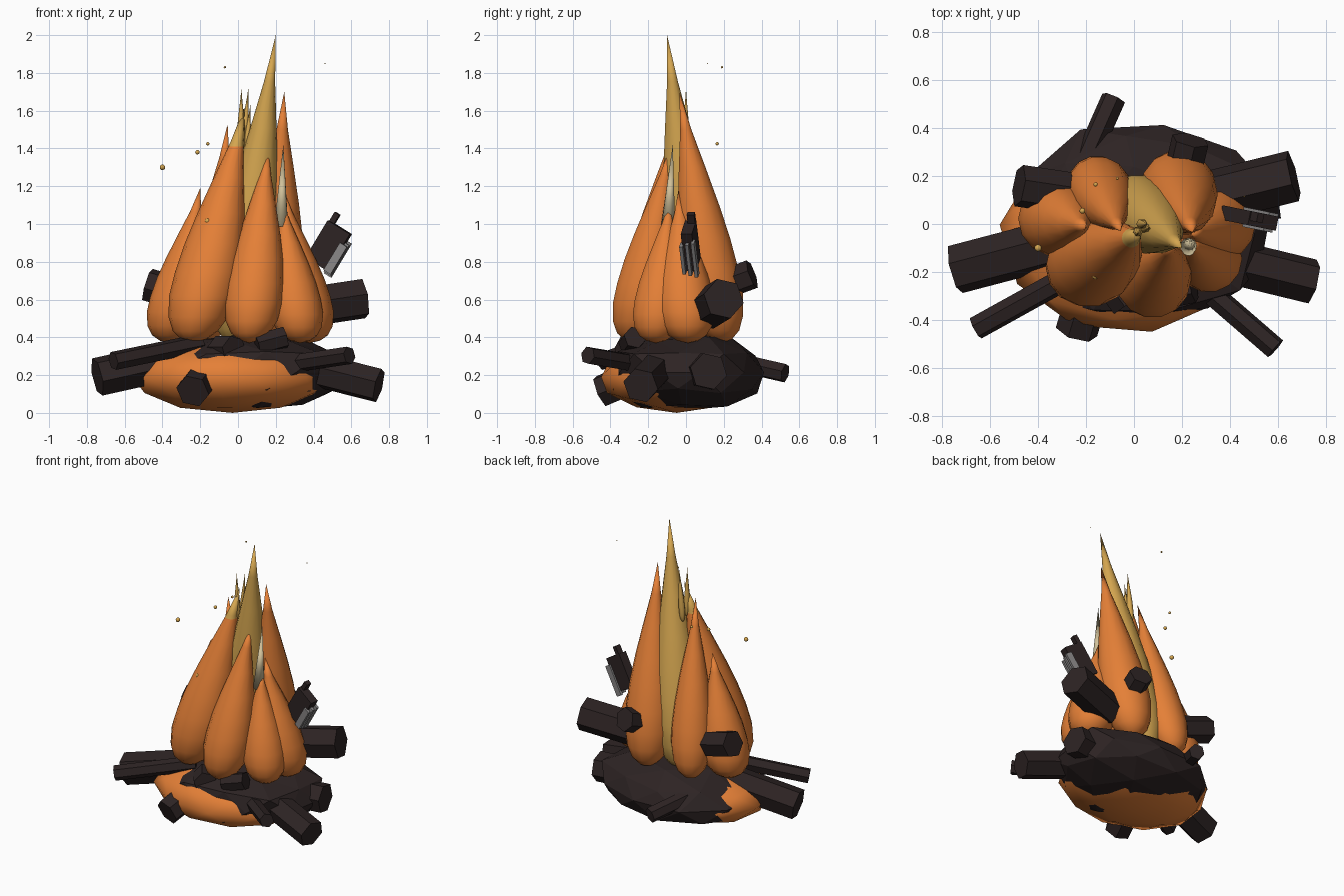
import bpy, bmesh, math, random
from mathutils import Vector, Matrix

if "Cube" in bpy.data.objects:
    bpy.data.objects.remove(bpy.data.objects["Cube"])

random.seed(11)


def material(name, rgb):
    m = bpy.data.materials.new(name)
    m.diffuse_color = (*rgb, 1)
    m.use_nodes = True
    m.node_tree.nodes["Principled BSDF"].inputs["Base Color"].default_value = m.diffuse_color
    return m


ORANGE = material("flame_orange", (0.78, 0.215, 0.038))
YELLOW = material("flame_yellow", (0.66, 0.38, 0.08))
PALE = material("flame_pale", (0.64, 0.54, 0.33))
CHAR = material("charred_wood", (0.026, 0.017, 0.017))
GREY = material("ash_grey", (0.25, 0.24, 0.24))


def finish(bm, name, mats, smooth=False):
    bmesh.ops.recalc_face_normals(bm, faces=bm.faces)
    for f in bm.faces:
        f.smooth = smooth
    me = bpy.data.meshes.new(name)
    bm.to_mesh(me)
    bm.free()
    for m in mats:
        me.materials.append(m)
    ob = bpy.data.objects.new(name, me)
    bpy.context.collection.objects.link(ob)
    return ob


# Teardrop flame profile: (height fraction, radius fraction)
PROFILE = [(0.015, 0.36), (0.05, 0.66), (0.11, 0.88), (0.2, 1.0), (0.3, 0.98),
           (0.42, 0.88), (0.55, 0.70), (0.7, 0.45), (0.85, 0.19)]


def flame(name, base, tip, radius, mat, cut=None, tip_mat=None, sides=14):
    base, tip = Vector(base), Vector(tip)
    bm = bmesh.new()
    bottom, top = bm.verts.new(base), bm.verts.new(tip)
    rings = []
    for t, r in PROFILE:
        c = base.lerp(tip, t)
        rings.append([bm.verts.new(c + Vector((math.cos(a), math.sin(a), 0)) * r * radius)
                      for a in (2 * math.pi * i / sides for i in range(sides))])
    for i in range(sides):
        j = (i + 1) % sides
        bm.faces.new((bottom, rings[0][j], rings[0][i]))
        bm.faces.new((top, rings[-1][i], rings[-1][j]))
        for a, b in zip(rings, rings[1:]):
            bm.faces.new((a[i], a[j], b[j], b[i]))
    mats = [mat]
    if cut:  # differently coloured tip above the cut height
        mats.append(tip_mat)
        bmesh.ops.bisect_plane(bm, geom=bm.verts[:] + bm.edges[:] + bm.faces[:],
                               plane_co=(0, 0, cut), plane_no=(0, 0, 1))
        for f in bm.faces:
            f.material_index = int(f.calc_center_median().z > cut)
    return finish(bm, name, mats, True)


def rod(name, start, end, radius, sides=6, mat=CHAR, radius2=None, smooth=False):
    start, end = Vector(start), Vector(end)
    d = end - start
    bm = bmesh.new()
    place = (Matrix.Translation((start + end) / 2) @ d.to_track_quat('Z', 'Y').to_matrix().to_4x4()
             @ Matrix.Rotation(0.3, 4, 'Z'))
    bmesh.ops.create_cone(bm, cap_ends=True, segments=sides, radius1=radius,
                          radius2=radius if radius2 is None else radius2,
                          depth=d.length, matrix=place)
    return finish(bm, name, [mat], smooth)


def mound(name, centre, size, spin, jitter, mat, smooth):
    bm = bmesh.new()
    bmesh.ops.create_icosphere(bm, subdivisions=2, radius=1)
    rot = Matrix.Rotation(spin, 3, 'Z')
    for v in bm.verts:
        p = rot @ v.co * (1 + random.uniform(-jitter, jitter))
        v.co = Vector(centre) + Vector(p[i] * size[i] for i in range(3))
        v.co.z = max(v.co.z, 0)
    return finish(bm, name, [mat], smooth)


# Ember bed: a glowing mound pushed through a rough charred one
mound("ember_mound", (-0.03, -0.05, 0.19), (0.53, 0.41, 0.19), 0.2, 0.01, ORANGE, True)
mound("charred_mound", (0.055, 0.005, 0.215), (0.56, 0.43, 0.205), 0.5, 0.07, CHAR, False)

# Ring of flames round a tall yellow core
flame("core_flame", (-0.02, 0.09, 0.36), (0.2, -0.1, 2.0), 0.155, YELLOW)
flame("back_left_flame", (-0.17, 0.19, 0.37), (-0.055, -0.03, 1.53), 0.135, ORANGE)
flame("back_right_flame", (0.17, 0.19, 0.37), (0.245, -0.035, 1.7), 0.16, ORANGE)
flame("right_flame", (0.38, 0.01, 0.37), (0.24, -0.04, 1.18), 0.155, ORANGE)
flame("front_right_flame", (0.33, -0.16, 0.37), (0.235, -0.085, 1.13), 0.14, ORANGE)
flame("front_flame", (0.06, -0.275, 0.37), (0.16, -0.08, 1.42), 0.155, ORANGE)
flame("front_left_flame", (-0.24, -0.2, 0.37), (0.035, -0.03, 1.62), 0.18, ORANGE, 1.41, YELLOW)
flame("left_flame", (-0.36, 0.03, 0.37), (-0.2, -0.01, 1.19), 0.155, ORANGE)

# Pale spike on the front right flame
rod("pale_spike", (0.228, -0.095, 0.985), (0.24, -0.07, 1.42), 0.038, 10, PALE, 0.0, True)

# Wispy spikes beside the front left flame tip
for i, (b, t) in enumerate([((0.015, -0.03, 1.38), (0.018, -0.04, 1.72)),
                            ((0.025, 0.0, 1.35), (0.055, 0.0, 1.72)),
                            ((0.04, -0.02, 1.3), (0.065, -0.015, 1.63))]):
    flame(f"flame_wisp_{i}", b, t, 0.022, YELLOW, sides=6)

# Logs: start, end, radius
LOGS = [
    ("big_left_log", (-0.25, -0.06, 0.3), (-0.745, -0.19, 0.19), 0.105),
    ("thin_left_log", (-0.2, -0.18, 0.37), (-0.66, -0.435, 0.275), 0.05),
    ("front_log", (-0.18, -0.25, 0.2), (-0.24, -0.45, 0.115), 0.09),
    ("front_right_log", (0.25, -0.12, 0.27), (0.745, -0.24, 0.145), 0.095),
    ("thin_right_log", (0.22, -0.2, 0.25), (0.59, -0.52, 0.305), 0.048),
    ("thin_back_log", (-0.22, 0.22, 0.28), (-0.085, 0.525, 0.21), 0.052),
    ("right_stub_log", (0.3, 0.08, 0.22), (0.6, 0.12, 0.22), 0.1),
    ("high_right_log", (0.3, 0.11, 0.55), (0.665, 0.2, 0.605), 0.11),
    ("high_back_log", (0.2, 0.2, 0.68), (0.235, 0.35, 0.735), 0.08),
    ("high_left_log", (-0.28, 0.13, 0.62), (-0.48, 0.16, 0.68), 0.09),
    ("top_front_chip", (0.1, -0.3, 0.36), (0.25, -0.27, 0.4), 0.06),
    ("front_edge_chip", (-0.1, -0.22, 0.33), (-0.02, -0.33, 0.33), 0.08),
]
for name, a, b, r in LOGS:
    rod(name, a, b, r)


# Splintered charred plank caught in the right-hand flames
def plank(name, size, offset, mat):
    bm = bmesh.new()
    tilt = (Matrix.Translation((0.48, 0.025, 0.885)) @ Matrix.Rotation(-0.2, 4, 'Z')
            @ Matrix.Rotation(0.55, 4, 'Y'))
    bmesh.ops.create_cube(bm, size=1, matrix=tilt @ Matrix.Translation(offset)
                          @ Matrix.Diagonal((*size, 1)))
    return finish(bm, name, [mat])


plank("charred_plank", (0.14, 0.06, 0.23), (0, 0, 0), CHAR)
plank("plank_splinter", (0.03, 0.04, 0.08), (-0.05, 0.01, 0.13), CHAR)
for i, y in enumerate((-0.032, 0.0, 0.032)):
    plank(f"ash_strip_{i}", (0.045, 0.018, 0.17 + 0.02 * i), (0.072, y, -0.035), GREY)

# Floating sparks: x, y, z, radius
for i, (x, y, z, r) in enumerate([(-0.4, -0.1, 1.3, 0.015), (-0.215, 0.055, 1.38, 0.012),
                                  (-0.16, 0.165, 1.425, 0.009), (-0.16, -0.215, 1.015, 0.016),
                                  (-0.07, 0.19, 1.83, 0.006), (0.46, 0.115, 1.85, 0.003)]):
    bm = bmesh.new()
    bmesh.ops.create_icosphere(bm, subdivisions=2, radius=r, matrix=Matrix.Translation((x, y, z)))
    finish(bm, f"spark_{i}", [YELLOW], True)
